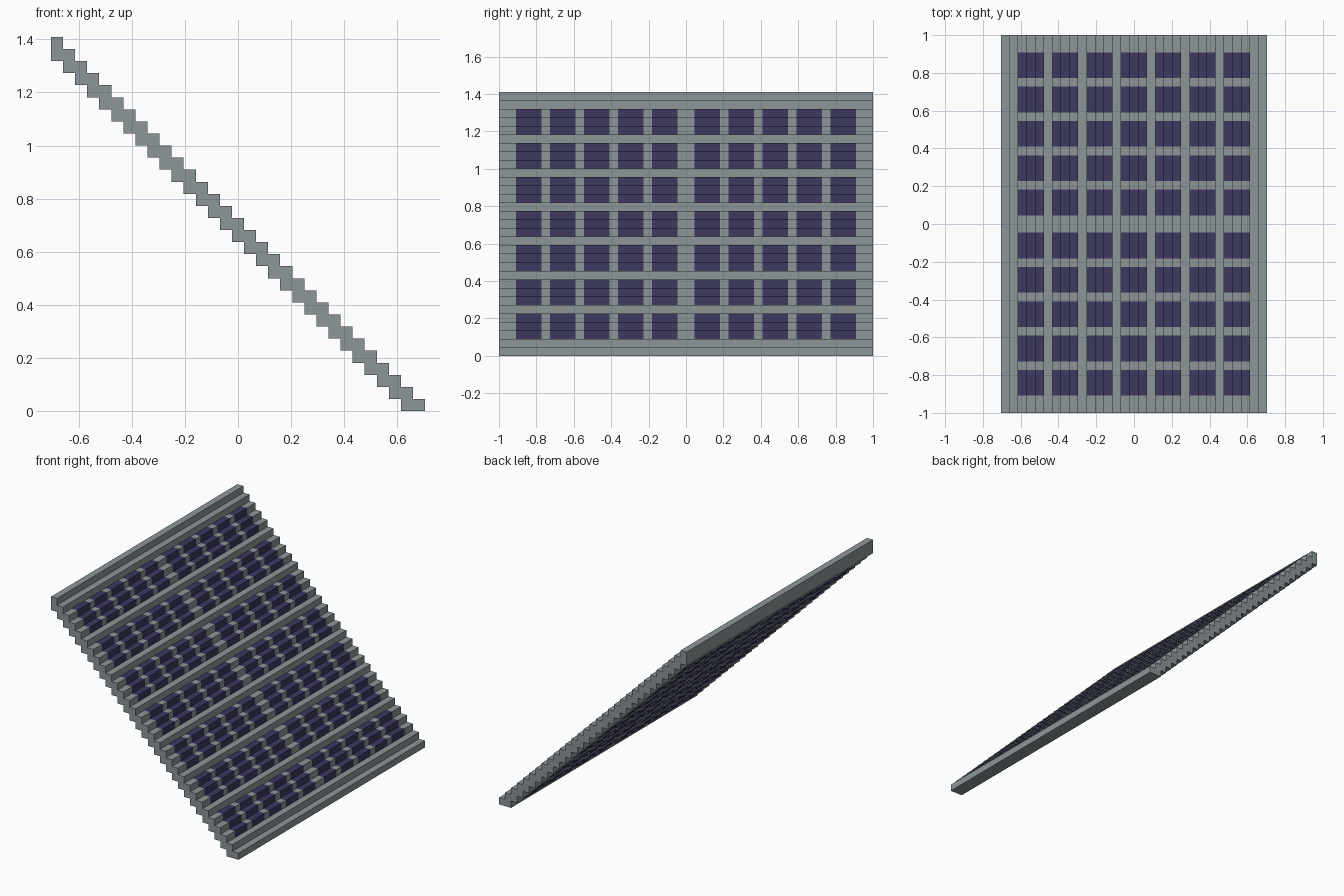
import bpy, bmesh

if "Cube" in bpy.data.objects:
    bpy.data.objects.remove(bpy.data.objects["Cube"])

U = 2 / 44          # size of one step
N = 31              # number of steps
X0 = -N * U / 2


def material(name, rgb):
    m = bpy.data.materials.new(name)
    m.diffuse_color = (*rgb, 1)
    m.use_nodes = True
    m.node_tree.nodes["Principled BSDF"].inputs["Base Color"].default_value = m.diffuse_color
    return m


stone = material("grey stone", (0.265, 0.305, 0.315))
glass = material("dark blue glass", (0.046, 0.040, 0.118))


def is_window_step(i):
    # three glazed steps, then one bar, with two-step borders
    return 2 <= i <= 28 and (i - 2) % 4 < 3


# Closed staircase profile: (x, z, step owning the segment that starts here)
profile = []
for i in range(N):                               # upper treads and risers
    profile += [(i, N - i, i), (i + 1, N - i, i)]
profile.append((N, 0, N - 1))
for i in range(N - 2, -1, -1):                   # underside, going back up
    z = N - 2 - i
    profile.append((i + 1, z, i))
    profile.append((i, z, i))

# Stations across the width: border, five panes per half, centre bar
half = [s for k in range(5) for s in (1 + 4 * k, 4 + 4 * k)] + [22]
stations = sorted([-s for s in half] + half)

bm = bmesh.new()
rings = [[bm.verts.new((X0 + x * U, y * U, z * U)) for x, z, _ in profile]
         for y in stations]

# Skin between stations, glazed where a window step meets a pane band
n = len(profile)
for a, b, r0, r1 in zip(stations, stations[1:], rings, rings[1:]):
    pane_band = b - a == 3
    for k in range(n):
        j = (k + 1) % n
        f = bm.faces.new((r0[k], r1[k], r1[j], r0[j]))
        f.material_index = int(pane_band and is_window_step(profile[k][2]))

# Stepped end caps
bm.faces.new(rings[0])
bm.faces.new(rings[-1][::-1])
bmesh.ops.recalc_face_normals(bm, faces=bm.faces[:])

mesh = bpy.data.meshes.new("stepped_glazed_roof")
bm.to_mesh(mesh)
bm.free()
mesh.materials.append(stone)
mesh.materials.append(glass)
roof = bpy.data.objects.new("stepped_glazed_roof", mesh)
bpy.context.collection.objects.link(roof)
